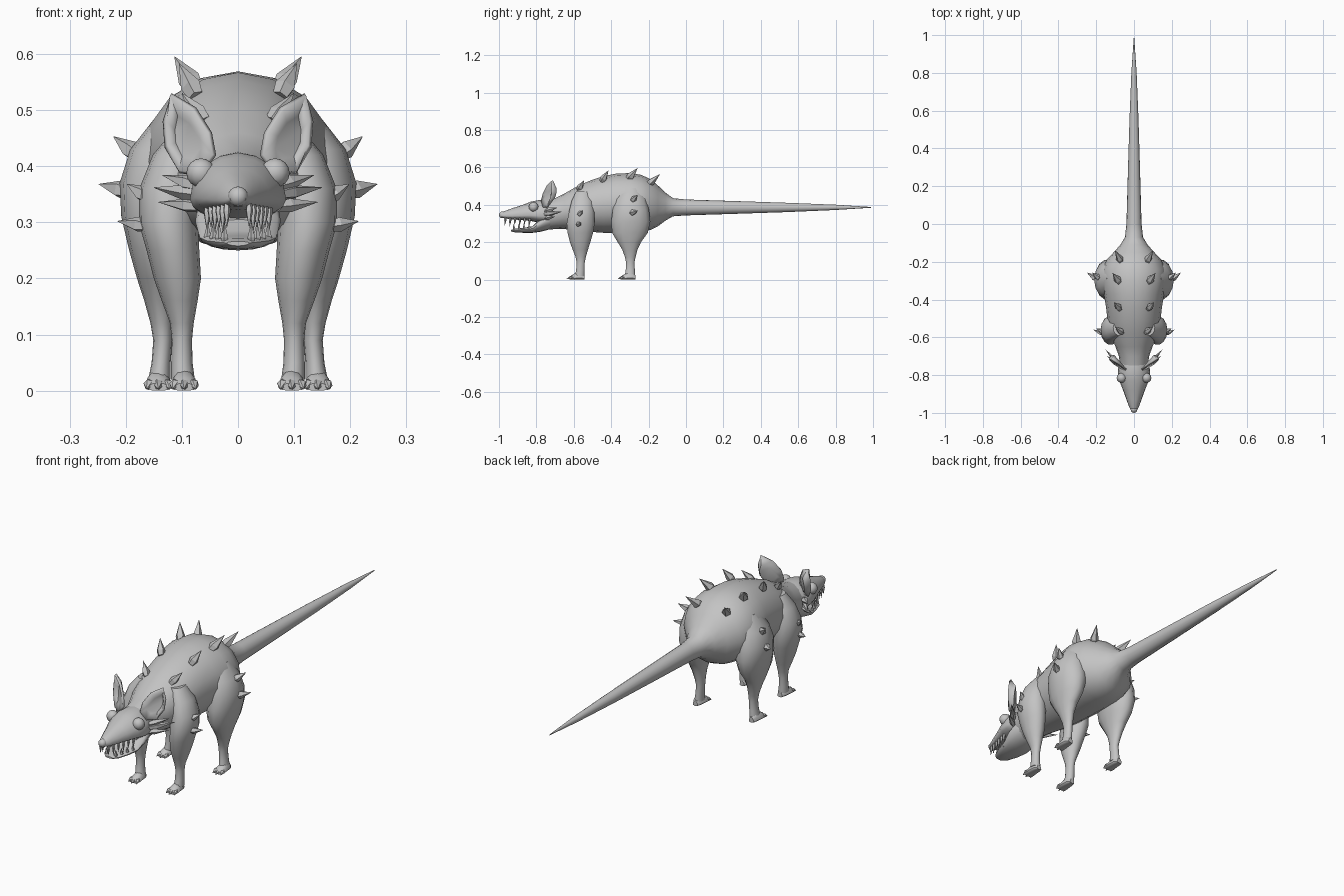
import bpy, bmesh, math
from mathutils import Vector

hide = bpy.data.materials.new("grey_hide")
hide.diffuse_color = (0.55, 0.55, 0.55, 1)


def finish(bm, name, smooth=True, angle=50):
    bmesh.ops.recalc_face_normals(bm, faces=bm.faces)
    me = bpy.data.meshes.new(name)
    bm.to_mesh(me)
    bm.free()
    ob = bpy.data.objects.new(name, me)
    bpy.context.collection.objects.link(ob)
    me.materials.append(hide)
    if smooth:
        bpy.ops.object.select_all(action='DESELECT')
        bpy.context.view_layer.objects.active = ob
        ob.select_set(True)
        bpy.ops.object.shade_smooth_by_angle(angle=math.radians(angle))
    return ob


def loft(bm, rings):
    """Skin a list of rings of points and cap both ends."""
    rows = [[bm.verts.new(p) for p in r] for r in rings]
    n = len(rows[0])
    for a, b in zip(rows, rows[1:]):
        for i in range(n):
            j = (i + 1) % n
            bm.faces.new((a[i], a[j], b[j], b[i]))
    bm.faces.new(rows[0])
    bm.faces.new(rows[-1])


def angles(n):
    return [2 * math.pi * i / n for i in range(n)]


def along_y(sections, n=16, x=0, flat=1.0):
    """Sections (y, z bottom, z top, half width); flat squashes the underside."""
    out = []
    for y, lo, hi, w in sections:
        ring = []
        mid = (lo + hi) / 2 if flat == 1 else lo + (hi - lo) * flat
        for a in angles(n):
            s = math.sin(a)
            ring.append((x + w * math.cos(a), y, mid + s * ((hi - mid) if s > 0 else (mid - lo))))
        out.append(ring)
    return out


def along_z(sections, side, n=14):
    return [[(side * x + rx * math.cos(a), y + ry * math.sin(a), z) for a in angles(n)]
            for z, x, y, rx, ry in sections]


def spike(bm, base, tip, r, n=5):
    """Bulged thorn: narrow root, wider waist, sharp point."""
    base, tip = Vector(base), Vector(tip)
    d = tip - base
    u = d.orthogonal().normalized()
    v = d.normalized().cross(u)
    rings = [[base + d * t + (u * math.cos(a) + v * math.sin(a)) * r * k for a in angles(n)]
             for t, k in ((0, 0.75), (0.3, 1), (1, 0.03))]
    loft(bm, rings)


def ball(bm, c, r, squash=(1, 1, 1)):
    made = bmesh.ops.create_uvsphere(bm, u_segments=12, v_segments=8, radius=r)
    for v in made["verts"]:
        v.co = Vector(c) + Vector([v.co[i] * squash[i] for i in range(3)])


# trunk running from the neck into the long tail
bm = bmesh.new()
loft(bm, along_y([
    (-0.80, 0.285, 0.405, 0.060), (-0.75, 0.265, 0.425, 0.074), (-0.70, 0.270, 0.435, 0.080),
    (-0.65, 0.270, 0.460, 0.098), (-0.58, 0.262, 0.500, 0.125), (-0.51, 0.255, 0.530, 0.140),
    (-0.44, 0.250, 0.553, 0.148), (-0.37, 0.250, 0.567, 0.160), (-0.30, 0.252, 0.569, 0.172),
    (-0.24, 0.255, 0.560, 0.168), (-0.19, 0.265, 0.537, 0.145), (-0.15, 0.285, 0.503, 0.108),
    (-0.11, 0.315, 0.465, 0.072), (-0.07, 0.338, 0.435, 0.048), (0.0, 0.343, 0.428, 0.040),
    (0.25, 0.351, 0.420, 0.033), (0.55, 0.361, 0.410, 0.024), (0.80, 0.372, 0.400, 0.014),
    (0.99, 0.384, 0.388, 0.001)]))
finish(bm, "body_and_tail")

# upper skull with a flattened palate
bm = bmesh.new()
loft(bm, along_y([
    (-0.992, 0.335, 0.356, 0.014), (-0.97, 0.327, 0.366, 0.025), (-0.93, 0.322, 0.381, 0.040),
    (-0.88, 0.318, 0.397, 0.058), (-0.83, 0.313, 0.416, 0.078), (-0.79, 0.305, 0.424, 0.086),
    (-0.75, 0.300, 0.425, 0.082), (-0.70, 0.310, 0.420, 0.065)], flat=0.3))
finish(bm, "upper_head")

# lower jaw dropping open
bm = bmesh.new()
loft(bm, along_y([
    (-0.935, 0.258, 0.266, 0.020), (-0.915, 0.252, 0.272, 0.038), (-0.87, 0.250, 0.276, 0.055),
    (-0.82, 0.250, 0.285, 0.068), (-0.78, 0.255, 0.325, 0.076), (-0.74, 0.265, 0.350, 0.074),
    (-0.70, 0.285, 0.350, 0.060)], flat=0.65))
finish(bm, "lower_jaw")

# nose and eyes
bm = bmesh.new()
ball(bm, (0, -0.982, 0.346), 0.018)
finish(bm, "nose")
for side, tag in ((-1, "left"), (1, "right")):
    bm = bmesh.new()
    ball(bm, (side * 0.066, -0.815, 0.388), 0.026)
    finish(bm, "eye_" + tag)

# teeth in both jaws
bm = bmesh.new()
for s in (-1, 1):
    for i in range(6):
        y = -0.965 + i * 0.026
        w = 0.020 + i * 0.007
        spike(bm, (s * w, y, 0.333), (s * w, y - 0.004, 0.290 - 0.008 * (i % 2)), 0.007)
    for i in range(4):
        y = -0.918 + i * 0.027
        w = 0.024 + i * 0.010
        spike(bm, (s * w, y, 0.262), (s * w, y - 0.004, 0.300), 0.007)
finish(bm, "teeth", smooth=False)

# ears: cupped leaves
leaf = [(0.068, 0.385), (0.042, 0.42), (0.050, 0.46), (0.078, 0.503), (0.120, 0.528),
        (0.131, 0.48), (0.128, 0.435), (0.105, 0.39)]
for side, tag in ((-1, "left"), (1, "right")):
    bm = bmesh.new()

    def ear_y(x, z):
        return -0.782 + 0.55 * (x - 0.03) + 0.12 * (z - 0.39)
    rim = [bm.verts.new((side * x, ear_y(x, z), z)) for x, z in leaf]
    inner = [bm.verts.new((side * (0.55 * x + 0.45 * 0.09), ear_y(x, z) + 0.018,
                           0.55 * z + 0.45 * 0.445)) for x, z in leaf]
    for i in range(8):
        j = (i + 1) % 8
        bm.faces.new((rim[i], rim[j], inner[j], inner[i]))
    bm.faces.new(inner)
    ear = finish(bm, "ear_" + tag)
    mod = ear.modifiers.new("thickness", 'SOLIDIFY')
    mod.thickness = 0.010
    mod.offset = 0

# legs: (z, x, y, half width, half depth)
fore = [(0.02, 0.098, -0.568, 0.021, 0.026), (0.05, 0.100, -0.565, 0.019, 0.023),
        (0.09, 0.100, -0.563, 0.018, 0.022), (0.12, 0.100, -0.563, 0.021, 0.028),
        (0.16, 0.104, -0.565, 0.032, 0.042), (0.20, 0.108, -0.566, 0.042, 0.056),
        (0.25, 0.116, -0.565, 0.047, 0.070), (0.30, 0.124, -0.563, 0.053, 0.077),
        (0.36, 0.122, -0.558, 0.054, 0.070), (0.42, 0.106, -0.553, 0.046, 0.060),
        (0.47, 0.080, -0.55, 0.030, 0.040)]
hind = [(0.02, 0.140, -0.300, 0.020, 0.028), (0.05, 0.137, -0.298, 0.017, 0.025),
        (0.09, 0.134, -0.298, 0.017, 0.023), (0.12, 0.136, -0.298, 0.020, 0.029),
        (0.16, 0.140, -0.300, 0.027, 0.042), (0.20, 0.142, -0.303, 0.038, 0.064),
        (0.25, 0.142, -0.300, 0.052, 0.098), (0.31, 0.142, -0.295, 0.066, 0.107),
        (0.37, 0.140, -0.295, 0.071, 0.100), (0.43, 0.126, -0.295, 0.066, 0.086),
        (0.49, 0.095, -0.29, 0.050, 0.060)]
for side, tag in ((-1, "left"), (1, "right")):
    for name, secs, foot_x, heel in (("front", fore, 0.096, -0.543), ("hind", hind, 0.142, -0.270)):
        bm = bmesh.new()
        loft(bm, along_z(secs, side))
        finish(bm, f"{name}_leg_{tag}")
        # flat soled foot with clawed toes
        bm = bmesh.new()
        x = side * foot_x
        loft(bm, along_y([(heel, 0, 0.024, 0.012), (heel - 0.015, 0, 0.040, 0.020),
                          (heel - 0.045, 0, 0.036, 0.023), (heel - 0.068, 0, 0.024, 0.024),
                          (heel - 0.080, 0, 0.014, 0.020)], 12, x, 0.2))
        for t in (-1, 0, 1):
            spike(bm, (x + t * 0.015, heel - 0.062, 0.014),
                  (x + t * 0.021, heel - 0.096 + 0.008 * abs(t), 0.003), 0.010, 6)
        finish(bm, f"{name}_foot_{tag}", angle=35)

# thorns: base, tip, radius, mirrored on both flanks
thorns = [
    ((0.060, -0.575, 0.480), (0.100, -0.545, 0.530), 0.017),
    ((0.075, -0.450, 0.525), (0.105, -0.415, 0.583), 0.019),
    ((0.075, -0.310, 0.535), (0.113, -0.260, 0.595), 0.021),
    ((0.065, -0.205, 0.505), (0.100, -0.140, 0.563), 0.020),
    ((0.180, -0.290, 0.420), (0.222, -0.258, 0.453), 0.017),
    ((0.195, -0.295, 0.355), (0.248, -0.258, 0.368), 0.017),
    ((0.160, -0.575, 0.345), (0.198, -0.552, 0.368), 0.015),
    ((0.165, -0.580, 0.294), (0.215, -0.560, 0.302), 0.014),
    ((0.072, -0.750, 0.365), (0.135, -0.690, 0.384), 0.014),
    ((0.072, -0.755, 0.350), (0.150, -0.665, 0.362), 0.014),
    ((0.070, -0.750, 0.328), (0.142, -0.700, 0.336), 0.013)]
bm = bmesh.new()
for (bx, by, bz), (tx, ty, tz), r in thorns:
    for s in (-1, 1):
        spike(bm, (s * bx, by, bz), (s * tx, ty, tz), r)
finish(bm, "thorns", smooth=False)
